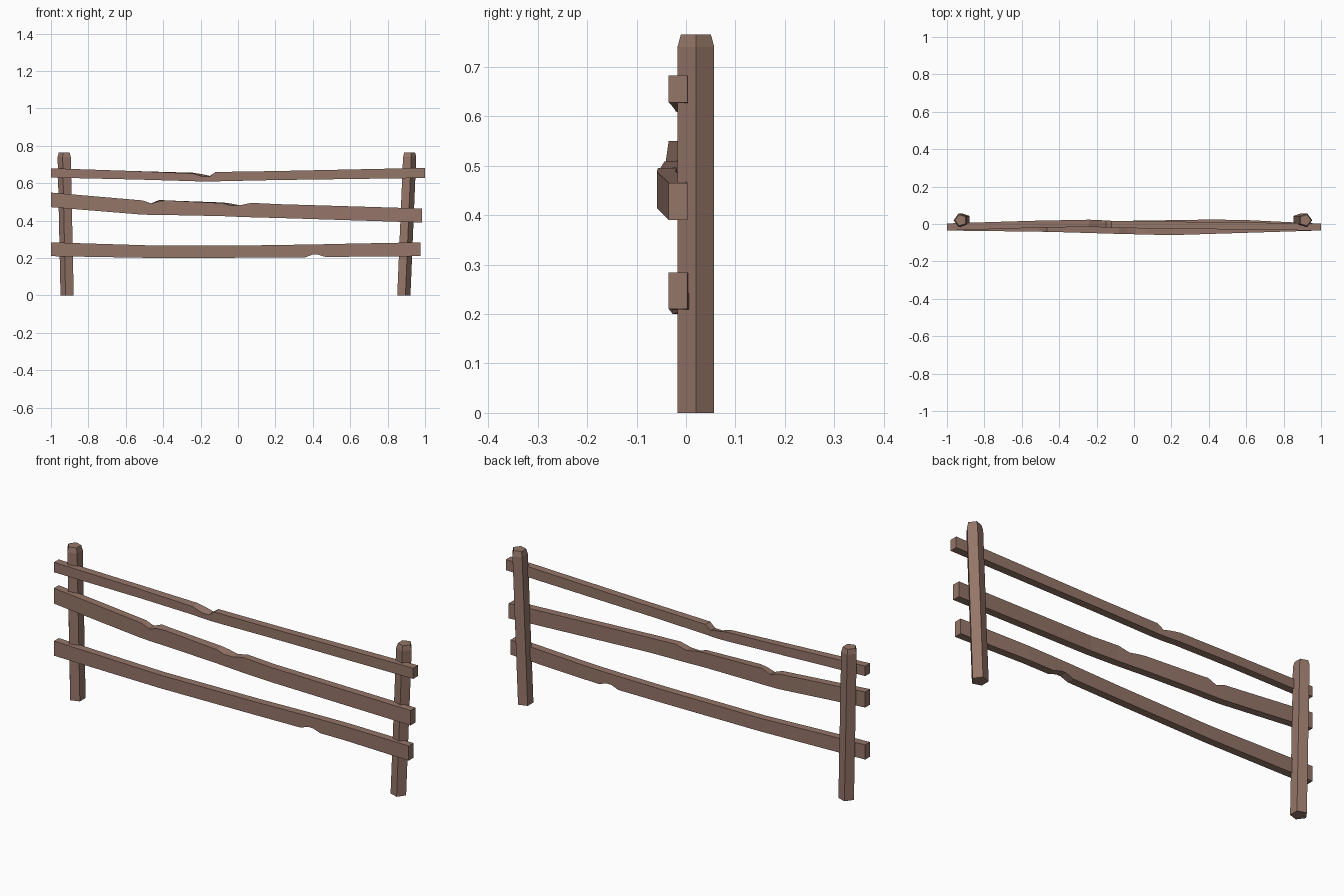
import bpy, bmesh, math

wood = bpy.data.materials.new("weathered_wood")
wood.diffuse_color = (0.30, 0.18, 0.14, 1)


def loft(name, rings):
    """Skin a closed solid through a series of matching rings."""
    bm = bmesh.new()
    loops = [[bm.verts.new(p) for p in ring] for ring in rings]
    n = len(loops[0])
    for a, b in zip(loops, loops[1:]):
        for i in range(n):
            j = (i + 1) % n
            bm.faces.new((a[i], a[j], b[j], b[i]))
    bm.faces.new(loops[0][::-1])
    bm.faces.new(loops[-1])
    bmesh.ops.recalc_face_normals(bm, faces=bm.faces)
    me = bpy.data.meshes.new(name)
    bm.to_mesh(me)
    bm.free()
    me.materials.append(wood)
    ob = bpy.data.objects.new(name, me)
    bpy.context.collection.objects.link(ob)
    return ob


def post(name, x0, x1, side):
    """Leaning five-sided post with a chamfered top; a corner points outward."""
    rings = []
    for z, r in ((0, 0.039), (0.74, 0.039), (0.765, 0.032)):
        cx = x0 + (x1 - x0) * z / 0.765
        rings.append([(cx + side * r * math.cos(k * math.tau / 5),
                       0.02 + r * math.sin(k * math.tau / 5), z) for k in range(5)])
    loft(name, rings)


def rail(name, stations):
    """Bent board; station = x, centre y, bottom z, top z, extra height of back top edge."""
    t = 0.019
    loft(name, [[(x, y - t, zb), (x, y + t, zb), (x, y + t, zt + e), (x, y - t, zt)]
                for x, y, zb, zt, e in stations])


# Posts
post("left_post", -0.91, -0.926, -1)
post("right_post", 0.883, 0.915, 1)

# Rails, with chipped notches
rail("top_rail", [
    (-1.0, -0.016, 0.63, 0.68, 0),
    (-0.55, -0.002, 0.62, 0.665, 0),
    (-0.24, 0.004, 0.611, 0.652, 0.004),
    (-0.19, 0.002, 0.609, 0.636, 0.012),
    (-0.15, 0.0, 0.609, 0.636, 0.003),
    (-0.12, -0.002, 0.61, 0.66, 0),
    (0.2, -0.006, 0.617, 0.665, 0),
    (1.0, -0.016, 0.628, 0.682, 0)])

rail("middle_rail", [
    (-1.0, -0.016, 0.472, 0.55, 0),
    (-0.51, -0.022, 0.432, 0.508, 0),
    (-0.465, -0.023, 0.431, 0.491, 0.001),
    (-0.42, -0.024, 0.43, 0.504, 0.007),
    (-0.38, -0.025, 0.43, 0.508, 0),
    (-0.08, -0.034, 0.424, 0.493, 0.004),
    (-0.04, -0.035, 0.422, 0.481, 0.011),
    (0.01, -0.036, 0.42, 0.482, 0),
    (0.07, -0.038, 0.418, 0.495, 0),
    (0.22, -0.04, 0.414, 0.488, 0),
    (0.985, -0.016, 0.39, 0.465, 0)])

rail("bottom_rail", [
    (-1.0, -0.016, 0.21, 0.284, 0),
    (-0.42, -0.008, 0.2, 0.266, 0),
    (0.1, 0.0, 0.202, 0.268, 0),
    (0.36, 0.004, 0.204, 0.272, 0),
    (0.4, 0.004, 0.219, 0.273, 0),
    (0.425, 0.004, 0.219, 0.273, 0),
    (0.47, 0.004, 0.205, 0.274, 0),
    (0.6, 0.002, 0.207, 0.277, 0),
    (0.975, -0.016, 0.21, 0.284, 0)])
